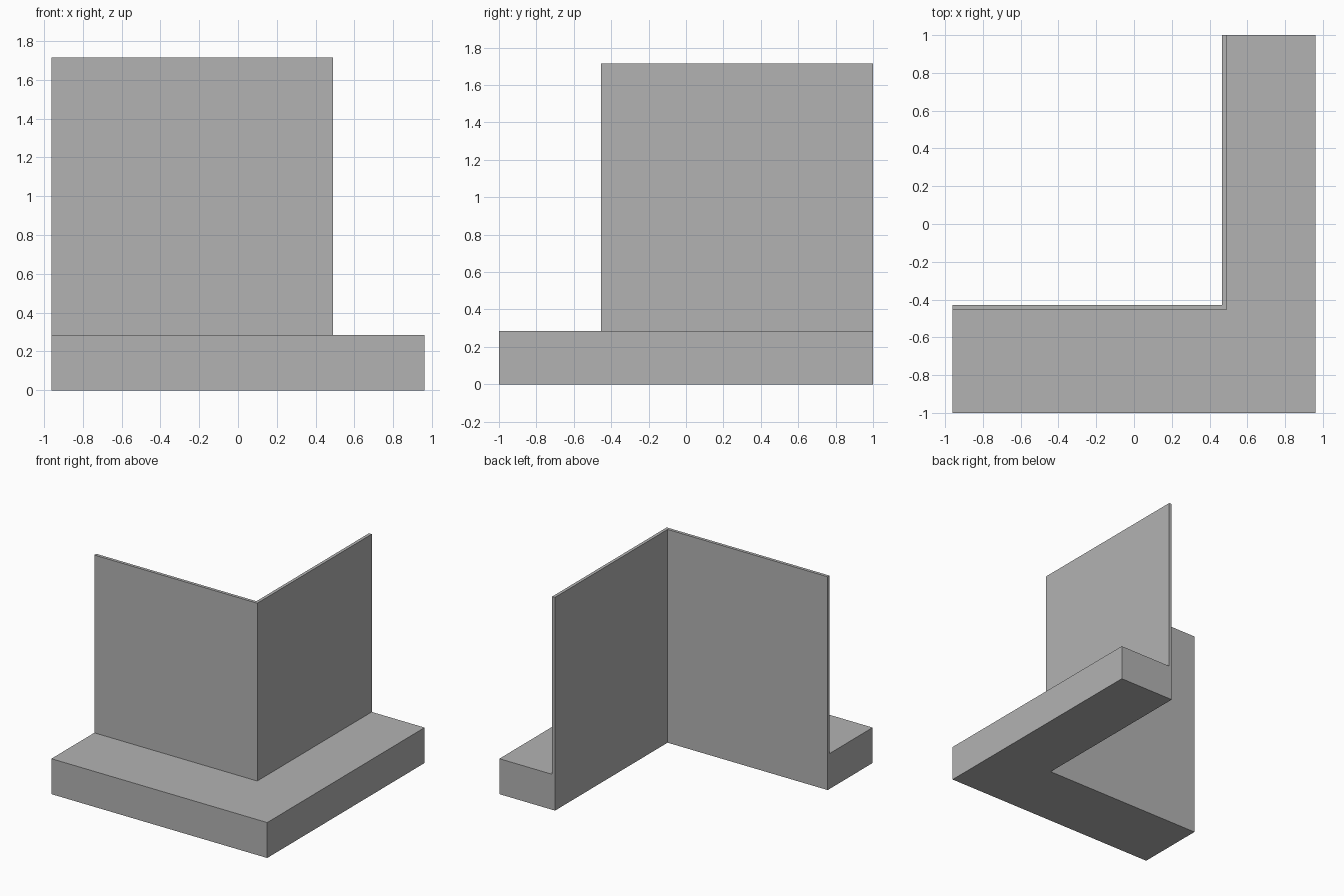
import bpy
import bmesh

cube = bpy.data.objects.get("Cube")
if cube:
    bpy.data.objects.remove(cube, do_unlink=True)

# One flat grey for the whole piece
grey = bpy.data.materials.new("plain_grey")
grey.use_nodes = True
colour = (0.45, 0.45, 0.45, 1)
grey.diffuse_color = colour
grey.node_tree.nodes["Principled BSDF"].inputs["Base Color"].default_value = colour

# Main dimensions
left, back = -0.96, 1.0
inner_x, inner_y = 0.465, -0.43
side_width, front_width = 0.495, 0.57
wall, base_height, top = 0.025, 0.285, 1.715

# Section as outward offsets (side wing, front wing) and height
section = [
    (0, 0, 0),
    (side_width, front_width, 0),
    (side_width, front_width, base_height),
    (wall, wall, base_height),
    (wall, wall, top),
    (0, 0, top),
]

# Sweep the section along the two wings, mitred at the corner
bm = bmesh.new()
rings = [
    [bm.verts.new((left, inner_y - dy, z)) for dx, dy, z in section],
    [bm.verts.new((inner_x + dx, inner_y - dy, z)) for dx, dy, z in section],
    [bm.verts.new((inner_x + dx, back, z)) for dx, dy, z in section],
]
count = len(section)
for a, b in zip(rings, rings[1:]):
    for i in range(count):
        j = (i + 1) % count
        bm.faces.new((a[i], a[j], b[j], b[i]))

# Close the two free ends
bm.faces.new(rings[0])
bm.faces.new(rings[-1])
bmesh.ops.recalc_face_normals(bm, faces=bm.faces[:])

mesh = bpy.data.meshes.new("corner_wall_with_base")
bm.to_mesh(mesh)
bm.free()
mesh.materials.append(grey)
corner = bpy.data.objects.new("corner_wall_with_base", mesh)
bpy.context.collection.objects.link(corner)
